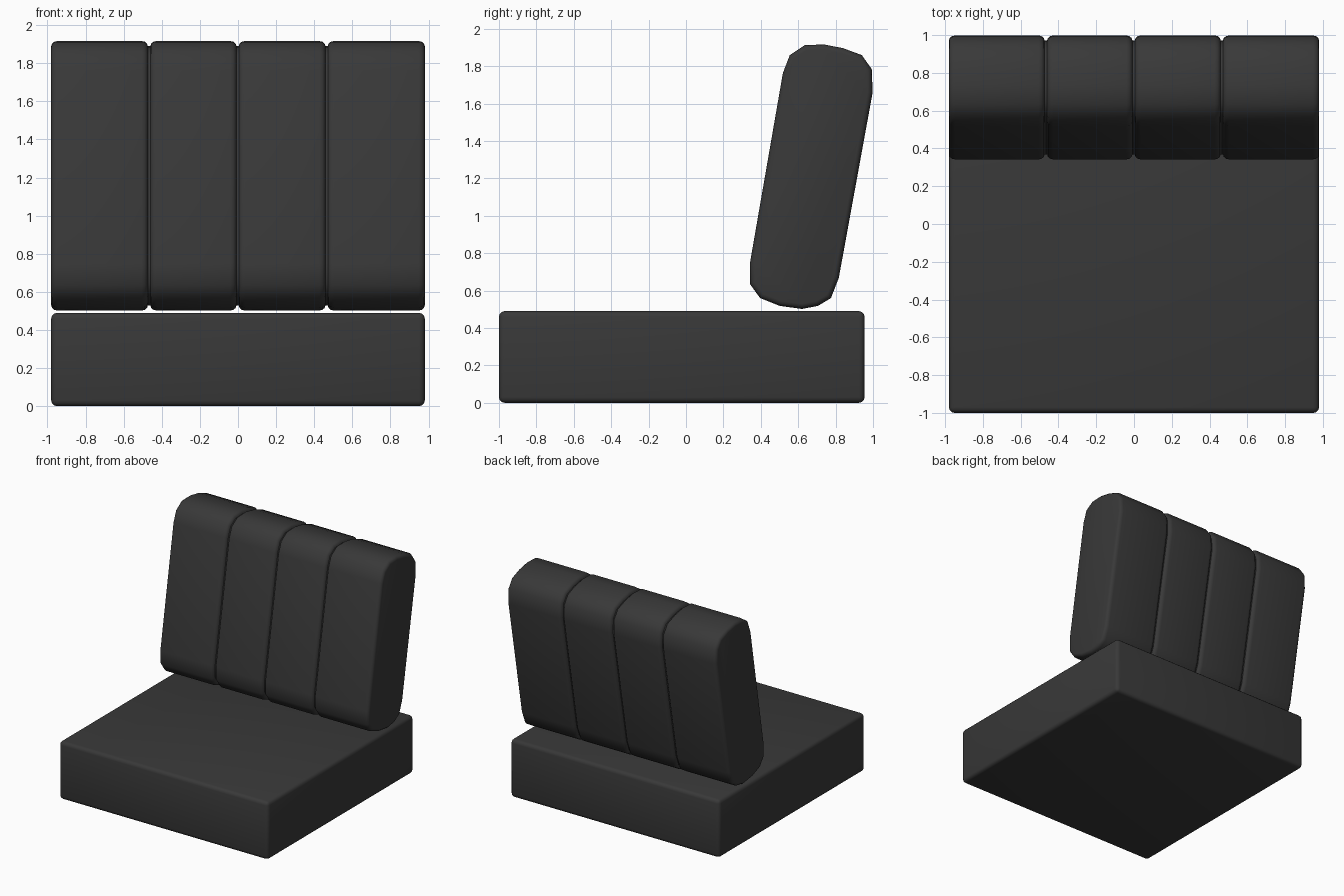
import bpy, bmesh, math
from mathutils import Vector

if "Cube" in bpy.data.objects:
    bpy.data.objects.remove(bpy.data.objects["Cube"])


def finish(name, bm, angle):
    bmesh.ops.recalc_face_normals(bm, faces=bm.faces[:])
    mesh = bpy.data.meshes.new(name)
    bm.to_mesh(mesh)
    bm.free()
    ob = bpy.data.objects.new(name, mesh)
    bpy.context.collection.objects.link(ob)
    mat = bpy.data.materials.get("dark_fabric") or bpy.data.materials.new("dark_fabric")
    mat.diffuse_color = (0.04, 0.04, 0.04, 1)
    mat.use_nodes = True
    mat.node_tree.nodes["Principled BSDF"].inputs["Base Color"].default_value = mat.diffuse_color
    mesh.materials.append(mat)
    bpy.ops.object.select_all(action='DESELECT')
    ob.select_set(True)
    bpy.context.view_layer.objects.active = ob
    bpy.ops.object.shade_smooth_by_angle(angle=math.radians(angle))
    return ob


def inset(points, d):
    """Offset a clockwise or anticlockwise outline inward by d."""
    pts = [Vector(p) for p in points]
    n = len(pts)
    area = sum(pts[i].x * pts[(i + 1) % n].y - pts[(i + 1) % n].x * pts[i].y for i in range(n))
    s = 1 if area > 0 else -1
    out = []
    for i in range(n):
        a = (pts[i] - pts[i - 1]).normalized()
        b = (pts[(i + 1) % n] - pts[i]).normalized()
        na, nb = Vector((-a.y, a.x)) * s, Vector((-b.y, b.x)) * s
        out.append(pts[i] + (na + nb) * d / (1 + na.dot(nb)))
    return out


# Seat: rounded block
bm = bmesh.new()
bmesh.ops.create_cube(bm, size=1)
for v in bm.verts:
    v.co = (v.co.x * 1.96, v.co.y * 1.955 - 0.0225, (v.co.z + 0.5) * 0.49)
bmesh.ops.bevel(bm, geom=bm.edges[:], offset=0.03, segments=3, profile=0.5, affect='EDGES')
finish("seat_cushion", bm, 40)

# Backrest: side outline (y, z) lofted along x, dipping in at the channels
outline = [(0.635, 1.912), (0.737, 1.916), (0.84, 1.896), (0.94, 1.859),
           (0.993, 1.784), (0.998, 1.66), (0.817, 0.668), (0.775, 0.56),
           (0.705, 0.518), (0.62, 0.502), (0.502, 0.518), (0.396, 0.56),
           (0.342, 0.635), (0.342, 0.748), (0.518, 1.763), (0.555, 1.859)]
R, DIP = 0.032, 0.027
panels = [(-0.98, -0.473), (-0.46, -0.008), (0.004, 0.459), (0.471, 0.98)]
stations = []
for x0, x1 in panels:
    arc = [(R * (1 - math.cos(t)), DIP * (1 - math.sin(t)))
           for t in (math.pi / 2 * k / 3 for k in range(4))]
    stations += [(x0 + dx, d) for dx, d in arc]
    stations += [(x1 - dx, d) for dx, d in reversed(arc)]

bm = bmesh.new()
rings = [[bm.verts.new((x, p.x, p.y)) for p in inset(outline, d)] for x, d in stations]
n = len(outline)
for a, b in zip(rings, rings[1:]):
    for i in range(n):
        j = (i + 1) % n
        bm.faces.new((a[i], a[j], b[j], b[i]))
bm.faces.new(rings[0])
bm.faces.new(rings[-1])
finish("back_cushion", bm, 50)
